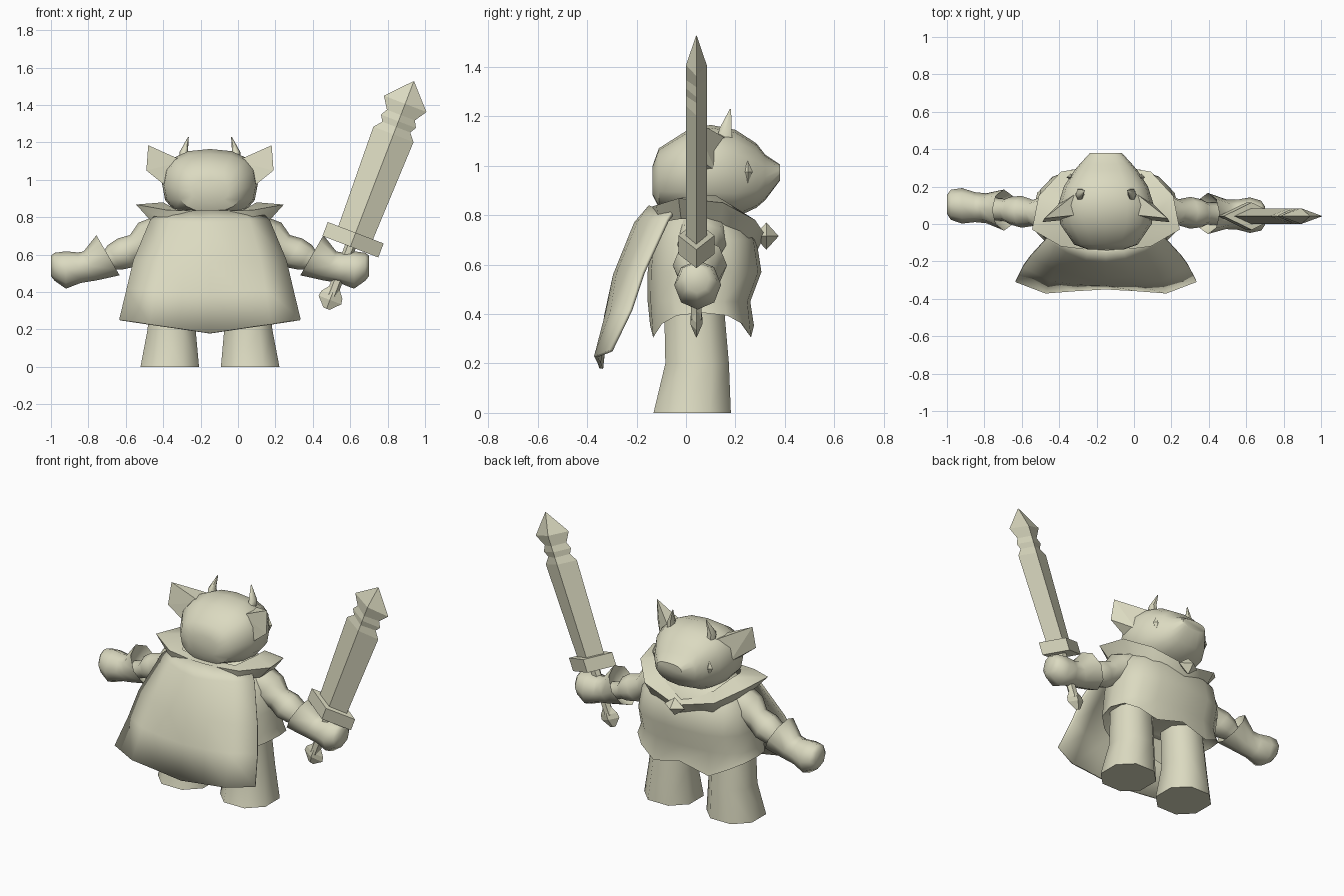
import bpy, bmesh
from math import cos, sin, tau, radians
from mathutils import Vector

cube = bpy.data.objects.get("Cube")
if cube:
    bpy.data.objects.remove(cube)

CX = -0.15  # symmetry plane of the body
clay = bpy.data.materials.new("pale_olive_clay")
clay.use_nodes = True
colour = (0.71, 0.7, 0.53, 1)
clay.diffuse_color = colour
clay.node_tree.nodes["Principled BSDF"].inputs["Base Color"].default_value = colour


def make(name, verts, faces, side=1, smooth=40, hull=False):
    """Mesh object, mirrored when side is -1, moved to the body plane."""
    bm = bmesh.new()
    vs = [bm.verts.new((v[0] * side + CX, v[1], v[2])) for v in verts]
    if hull:
        bmesh.ops.convex_hull(bm, input=vs)
    for f in faces:
        bm.faces.new([vs[i] for i in f])
    bmesh.ops.recalc_face_normals(bm, faces=bm.faces)
    mesh = bpy.data.meshes.new(name)
    bm.to_mesh(mesh)
    bm.free()
    mesh.materials.append(clay)
    ob = bpy.data.objects.new(name, mesh)
    bpy.context.collection.objects.link(ob)
    if smooth:
        bpy.ops.object.select_all(action='DESELECT')
        ob.select_set(True)
        bpy.context.view_layer.objects.active = ob
        bpy.ops.object.shade_smooth_by_angle(angle=radians(smooth))
    return ob


def ring(c, u, v, n=8, power=1.0, turn=0.0):
    """Closed section around c spanned by the half axes u and v."""
    def soft(w):
        return (abs(w) ** power) * (1 if w > 0 else -1)
    angles = [tau * (i + turn) / n for i in range(n)]
    return [Vector(c) + Vector(u) * soft(cos(a)) + Vector(v) * soft(sin(a)) for a in angles]


def skin(name, rings, side=1, smooth=40, closed=False):
    """Bridge equal sections; cap the ends unless the chain is closed."""
    n, m = len(rings[0]), len(rings)
    verts = [p for r in rings for p in r]
    faces = []
    for k in range(m if closed else m - 1):
        a, b = k * n, (k + 1) % m * n
        faces += [(a + i, a + (i + 1) % n, b + (i + 1) % n, b + i) for i in range(n)]
    if not closed:
        faces += [tuple(range(n)), tuple(range((m - 1) * n, m * n))]
    return make(name, verts, faces, side, smooth)


def octahedron(name, c, size, side=1):
    pts = []
    for axis in range(3):
        for s in (1, -1):
            p = Vector(c)
            p[axis] += s * size[axis]
            pts.append(p)
    make(name, pts, [], side, 0, hull=True)


# Tunic: flared, with a hem that hangs over the legs and a recessed underside
tunic = []
for z, half, back, front in [(.44, .33, -.1, .2), (.305, .39, -.145, .275), (.45, .375, -.155, .26),
                             (.57, .37, -.155, .305), (.7, .35, -.14, .285),
                             (.79, .28, -.1, .23), (.86, .18, -.04, .15)]:
    tunic.append(ring((0, (back + front) / 2, z), (half, 0, 0),
                      (0, (front - back) / 2, 0), 16, .75))
for p in tunic[1]:
    off = abs(p.x) - .19
    p.z += off * .5 if off > 0 else off * -.25
skin("tunic", tunic, smooth=50)

# Head: sections from the back of the skull to the snout
head = []
for y, half, low, high in [(-.135, .1, .88, 1.0), (-.11, .17, .83, 1.07), (0, .245, .8, 1.14),
                           (.1, .256, .79, 1.165), (.2, .225, .79, 1.145), (.285, .17, .83, 1.09),
                           (.32, .14, .86, 1.045), (.38, .085, .94, 1.005)]:
    head.append(ring((0, y, (low + high) / 2), (half, 0, 0), (0, 0, (high - low) / 2), 16, .82))
skin("head", head)

# Collar: triangular section swept round the neck (inner, outer, lower edge)
half_collar = [[(0, -.09, .84), (0, -.15, .83), (0, -.145, .76)],
               [(.18, -.07, .84), (.24, -.12, .84), (.22, -.11, .77)],
               [(.25, .04, .88), (.395, -.03, .868), (.32, -.02, .785)],
               [(.25, .12, .88), (.36, .15, .85), (.3, .14, .77)],
               [(.18, .2, .81), (.24, .28, .78), (.21, .25, .7)],
               [(0, .24, .74), (0, .32, .72), (0, .28, .64)]]
other = [[(-x, y, z) for x, y, z in s] for s in half_collar[-2:0:-1]]
skin("collar", half_collar + other, smooth=45, closed=True)
octahedron("collar_gem", (0, .325, .715), (.07, .05, .055))

# Cape: curved sheet with thickness (middle z, edge z, half width, middle y, edge y, fold)
cape_rows = [(.84, .825, .28, -.15, -.05, 0), (.77, .785, .32, -.21, -.08, 0),
             (.56, .57, .41, -.295, -.18, 0), (.4, .42, .445, -.33, -.23, .02),
             (.18, .255, .485, -.35, -.31, .04)]
cols = 7
verts, faces = [], []
for mid_z, edge_z, half, mid_y, edge_y, fold in cape_rows:
    for i in range(cols):
        t = 2 * i / (cols - 1) - 1
        q = t * t
        verts.append((half * t, mid_y + (edge_y - mid_y) * q - fold * sin(q * tau / 2),
                      mid_z + (edge_z - mid_z) * abs(t)))
for r in range(len(cape_rows) - 1):
    for i in range(cols - 1):
        a = r * cols + i
        faces.append((a, a + 1, a + cols + 1, a + cols))
cape = make("cape", verts, faces)
cape.modifiers.new("thickness", 'SOLIDIFY').thickness = .015

# Paired parts; the arms swing slightly forward or back along their length
for side, label, arm_y, swing in ((1, "left", .06, -.04), (-1, "right", .065, .1)):
    def part(name):
        return label + "_" + name

    # Legs: eight-sided, flared at the foot
    skin(part("leg"), [ring((u, y, z), (r, 0, 0), (0, r, 0), 8, .9, .5) for u, y, z, r in
                       [(.215, .025, 0, .168), (.205, .045, .2, .138), (.195, .03, .48, .128)]],
         side, 70)

    # Arm and glove: sections tilted along the limb
    def limb(name, rows):
        sections = []
        for u, z, r, deep, tilt in rows:
            t = radians(tilt)
            sections.append(ring((u, arm_y + swing * (u - .45), z),
                                 (r * sin(t), 0, r * cos(t)), (0, deep, 0), 8))
        skin(part(name), sections, side, 55)

    limb("arm", [(.24, .72, .1, .11, 30), (.33, .68, .105, .1, 30), (.39, .64, .075, .07, 30),
                 (.45, .61, .088, .085, 30), (.51, .585, .075, .075, 30),
                 (.54, .57, .055, .06, 30), (.64, .535, .055, .06, 30)])
    limb("glove", [(.6, .56, .05, .06, 30), (.545, .597, .124, .11, 30), (.64, .54, .085, .08, 25),
                   (.7, .53, .082, .08, 5), (.77, .518, .1, .095, 0),
                   (.83, .535, .075, .08, 0), (.85, .54, .055, .05, 0)])

    # Ears: flared wedges with a blunt outer edge
    ear = [(.33, .03, 1.185), (.34, .01, 1.05), (.24, .12, .98),
           (.14, .18, 1.1), (.14, .05, 1.1), (.24, .02, .97)]
    make(part("ear"), ear, [], side, 0, hull=True)

    # Horns and eyes
    skin(part("horn"), [ring((u, y, z), (r, 0, 0), (0, r * 1.3, 0), 6) for u, y, z, r in
                        [(.135, .155, 1.09, .03), (.14, .16, 1.15, .022), (.115, .18, 1.23, .002)]],
         side, 65)
    octahedron(part("eye"), (.188, .25, .975), (.022, .02, .045), side)

# Sword: leaning outward, in the left hand
lean = radians(21)
along = Vector((sin(lean), 0, cos(lean)))
across = Vector((cos(lean), 0, -sin(lean)))
guard_centre = Vector((.765, .042, .68))


def sword_part(name, rows, n=4):
    skin(name, [ring(guard_centre + along * s, across * w, (0, d, 0), n) for s, w, d in rows],
         smooth=0)


sword_part("sword_blade", [(0, .098, .042), (.603, .115, .042), (.645, .08, .042), (.678, .1, .042),
                           (.714, .08, .042), (.778, .122, .042), (.907, .002, .001)])
sword_part("sword_guard", [(-.04, .16, .073), (.04, .16, .073)])
sword_part("sword_grip", [(-.32, .03, .024), (0, .03, .028)], 6)
sword_part("sword_pommel", [(-.395, .018, .004), (-.345, .065, .024),
                            (-.315, .06, .024), (-.27, .025, .018)])
